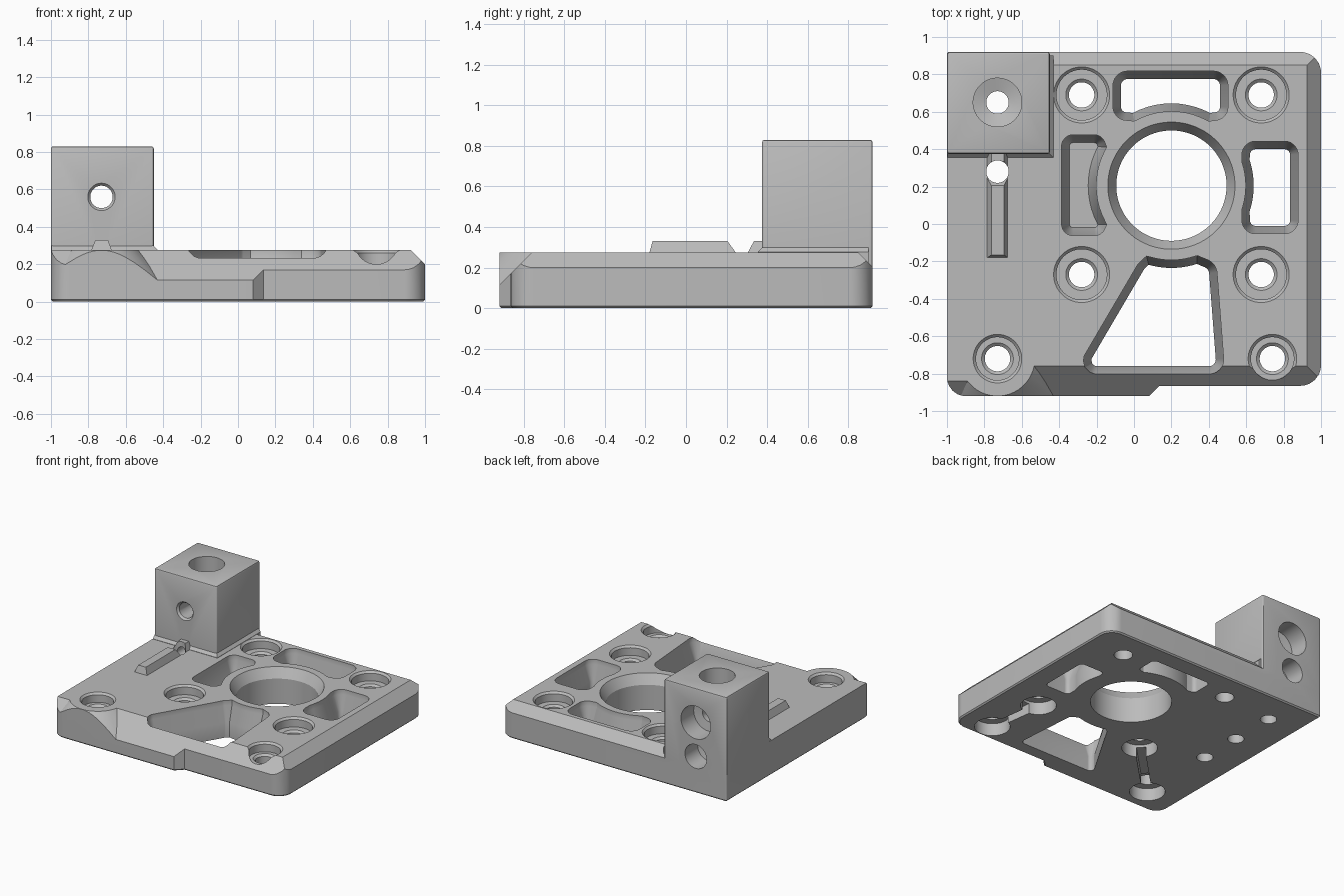
import bpy, bmesh, math
from mathutils import Vector

if "Cube" in bpy.data.objects:
    bpy.data.objects.remove(bpy.data.objects["Cube"])

grey = bpy.data.materials.new("grey plastic")
grey.diffuse_color = (0.5, 0.5, 0.5, 1)
grey.use_nodes = True
grey.node_tree.nodes["Principled BSDF"].inputs["Base Color"].default_value = grey.diffuse_color


def loft(name, rings):
    """Closed solid through rings that share one point count."""
    bm = bmesh.new()
    loops = [[bm.verts.new(p) for p in ring] for ring in rings]
    n = len(loops[0])
    for a, b in zip(loops, loops[1:]):
        for i in range(n):
            bm.faces.new((a[i], a[(i + 1) % n], b[(i + 1) % n], b[i]))
    bm.faces.new(loops[0])
    bm.faces.new(loops[-1])
    bmesh.ops.recalc_face_normals(bm, faces=bm.faces)
    me = bpy.data.meshes.new(name)
    bm.to_mesh(me)
    bm.free()
    me.materials.append(grey)
    ob = bpy.data.objects.new(name, me)
    bpy.context.collection.objects.link(ob)
    return ob


def boolean(target, tool, op='DIFFERENCE'):
    m = target.modifiers.new("bool", 'BOOLEAN')
    m.operation, m.solver, m.object = op, 'EXACT', tool
    bpy.context.view_layer.objects.active = target
    bpy.ops.object.modifier_apply(modifier=m.name)
    bpy.data.objects.remove(tool)


def turned(name, x, c, profile, axis='z', n=48):
    """Solid of revolution at (x, c): profile holds (radius, position on axis)."""
    rings = []
    for r, t in profile:
        ring = []
        for i in range(n):
            a = 2 * math.pi * (i + 0.5) / n
            u, v = x + r * math.cos(a), c + r * math.sin(a)
            ring.append((u, v, t) if axis == 'z' else (u, t, v))
        rings.append(ring)
    return loft(name, rings)


def rounded(corners, seg=6):
    """2D outline from (x, y, radius) corners, radius 0 stays sharp."""
    out, n = [], len(corners)
    for i, (x, y, r) in enumerate(corners):
        p = Vector((x, y))
        if r == 0:
            out.append(p)
            continue
        d1 = (Vector(corners[i - 1][:2]) - p).normalized()
        d2 = (Vector(corners[(i + 1) % n][:2]) - p).normalized()
        half = d1.angle(d2) / 2
        a, b = p + d1 * (r / math.tan(half)), p + d2 * (r / math.tan(half))
        c = p + (d1 + d2).normalized() * (r / math.sin(half))
        for k in range(seg + 1):
            out.append(c + (a.lerp(b, k / seg) - c).normalized() * r)
    return out


def grow(pts, d):
    """Offset a counter-clockwise outline outwards."""
    res, n = [], len(pts)
    for i, p in enumerate(pts):
        e1, e2 = (p - pts[i - 1]).normalized(), (pts[(i + 1) % n] - p).normalized()
        n1, n2 = Vector((e1.y, -e1.x)), Vector((e2.y, -e2.x))
        res.append(p + (n1 + n2) * (d / (1 + n1.dot(n2))))
    return res


def at(pts, z):
    return [(p.x, p.y, z) for p in pts]


def arc(a0, a1, r=0.44, n=10):
    """Sharp points on a circle round the main bore."""
    out = []
    for i in range(n + 1):
        a = math.radians(a0 + (a1 - a0) * i / n)
        out.append((0.2 + r * math.cos(a), 0.205 + r * math.sin(a), 0))
    return out


# base plate with a stepped front edge and a thin lower edge break
outline = rounded([(-1, -.92, .1), (.08, -.92, 0), (.135, -.865, 0), (1, -.865, .11),
                   (1, .92, .11), (-1, .92, .012)])
body = loft("mounting_plate", [at(grow(outline, -.01), 0), at(outline, .01), at(outline, .275)])

# edge chamfers, leaving a raised cone at the front left screw
for a, b, top in ((-.73, 1.2, -.76), (-1.2, -.73, -.84)):
    tri = [(top + .02, .295), (top - .3, -.025), (top - .3, .295)]
    wedge = loft("front_chamfer", [[(x, y, z) for y, z in tri] for x in (a, b)])
    boolean(wedge, turned("boss", -.73, -.72, [(.525, -.05), (.075, .4)]))
    boolean(body, wedge)
tri = [(.9, .3), (1.05, .15), (1.05, .3)]
boolean(body, loft("side_chamfer", [[(x, y, z) for x, z in tri] for y in (-1.2, 1.2)]))
tri = [(.83, .295), (1, .125), (1, .295)]
boolean(body, loft("back_chamfer", [[(x, y, z) for y, z in tri] for x in (-1.2, 1.2)]))

# corner block with softened edges and a small foot flare
def rect(x0, x1, y0, y1, z):
    return [(x0, y0, z), (x1, y0, z), (x1, y1, z), (x0, y1, z)]

foot = loft("foot", [rect(-.998, -.43, .355, .9, .1), rect(-.998, -.43, .355, .9, .277),
                     rect(-.998, -.452, .377, .9, .3)])
boolean(body, foot, 'UNION')
sq = rounded([(-1, .375, .012), (-.45, .375, .012), (-.45, .92, .012), (-1, .92, .012)], 3)
block = loft("corner_block", [at(grow(sq, -.01), 0), at(sq, .01), at(sq, .818),
                              at(grow(sq, -.004), .827), at(grow(sq, -.011), .83)])
boolean(body, block, 'UNION')

# raised channel cover in two pieces
for y0, y1, t0, t1 in ((-.18, .245, -.165, .205), (.305, .4, .335, .4)):
    rib = loft("channel_rib", [rect(-.785, -.675, y0, y1, .2), rect(-.785, -.675, y0, y1, .275),
                               rect(-.762, -.695, t0, t1, .33)])
    boolean(body, rib, 'UNION')

# main bore
boolean(body, turned("bore", .2, .205, [(.295, -.1), (.295, .2), (.34, .275), (.34, .4)], n=96))

# open windows round the bore: straight rim, sloped wall, smaller opening
top = [(.46, .775, .035), (-.07, .775, .035), (-.07, .6, .03)] + arc(118, 62) + [(.46, .6, .03)]
right = [(.835, -.01, .03), (.835, .4, .03), (.62, .4, .03)] + arc(18, -18) + [(.62, -.01, .03)]
lower = [(-.25, -.76, .03), (.44, -.76, .035), (.40, -.24, .04)] + arc(-72, -106) + [(.055, -.24, .03)]
for w in (top, right, lower):
    p = rounded(w)
    q = grow(p, .042)
    boolean(body, loft("window", [at(p, -.1), at(p, .12), at(q, .235), at(q, .4)]))

# closed pocket left of the bore
p = rounded([(-.345, -.02, .02), (-.2, -.02, .02)] + arc(208, 152, .445)
            + [(-.2, .435, .02), (-.345, .435, .02)])
q = grow(p, .042)
boolean(body, loft("pocket", [at(p, .1), at(q, .235), at(q, .4)]))

# counterbored screw holes; front four are also recessed below
for x, y, r, below in ((-.28, .69, .15, 0), (.68, .69, .15, 0), (-.28, -.27, .15, 1),
                       (.68, -.27, .15, 1), (-.73, -.72, .13, 1), (.74, -.72, .13, 1)):
    boolean(body, turned("screw", x, y, [(.068, -.1), (.068, .185), (.085, .2), (r - .015, .2),
                                         (r - .015, .26), (r, .275), (r, .4)]))
    if below:
        boolean(body, turned("nut", x, y, [(.13, -.1), (.13, .1)]))

# underside grooves joining the recesses
for a, b in (((-.28, -.27), (-.73, -.72)), ((.68, -.27), (.74, -.72))):
    a, b = Vector(a), Vector(b)
    d = (b - a).normalized() * .035
    s = Vector((-d.y, d.x))
    strip = [a + s, b + s, b - s, a - s]
    boolean(body, loft("groove", [at(strip, -.1), at(strip, .08)]))

# block holes: vertical, front to back, and the lower one at the back
boolean(body, turned("upright", -.73, .65, [(.06, -.1), (.06, .68), (.13, .7), (.13, .9)]))
boolean(body, turned("cross", -.73, .56, [(.09, .3), (.075, .373), (.06, .39), (.06, .75),
                                          (.13, .76), (.13, 1)], 'y'))
boolean(body, turned("low", -.73, .29, [(.045, .6), (.045, .75), (.095, .76), (.095, 1)], 'y'))

# channel openings through the plate and the passage under the rib
boolean(body, turned("channel_hole", -.73, .28, [(.06, -.1), (.06, .5)]))
boolean(body, turned("channel_entry", -.73, -.07, [(.06, -.1), (.06, .23)]))
boolean(body, turned("passage", -.73, .255, [(.035, -.08), (.035, .7)], 'y'))

bpy.ops.object.select_all(action='DESELECT')
body.select_set(True)
bpy.context.view_layer.objects.active = body
bpy.ops.object.shade_smooth_by_angle(angle=math.radians(25))
